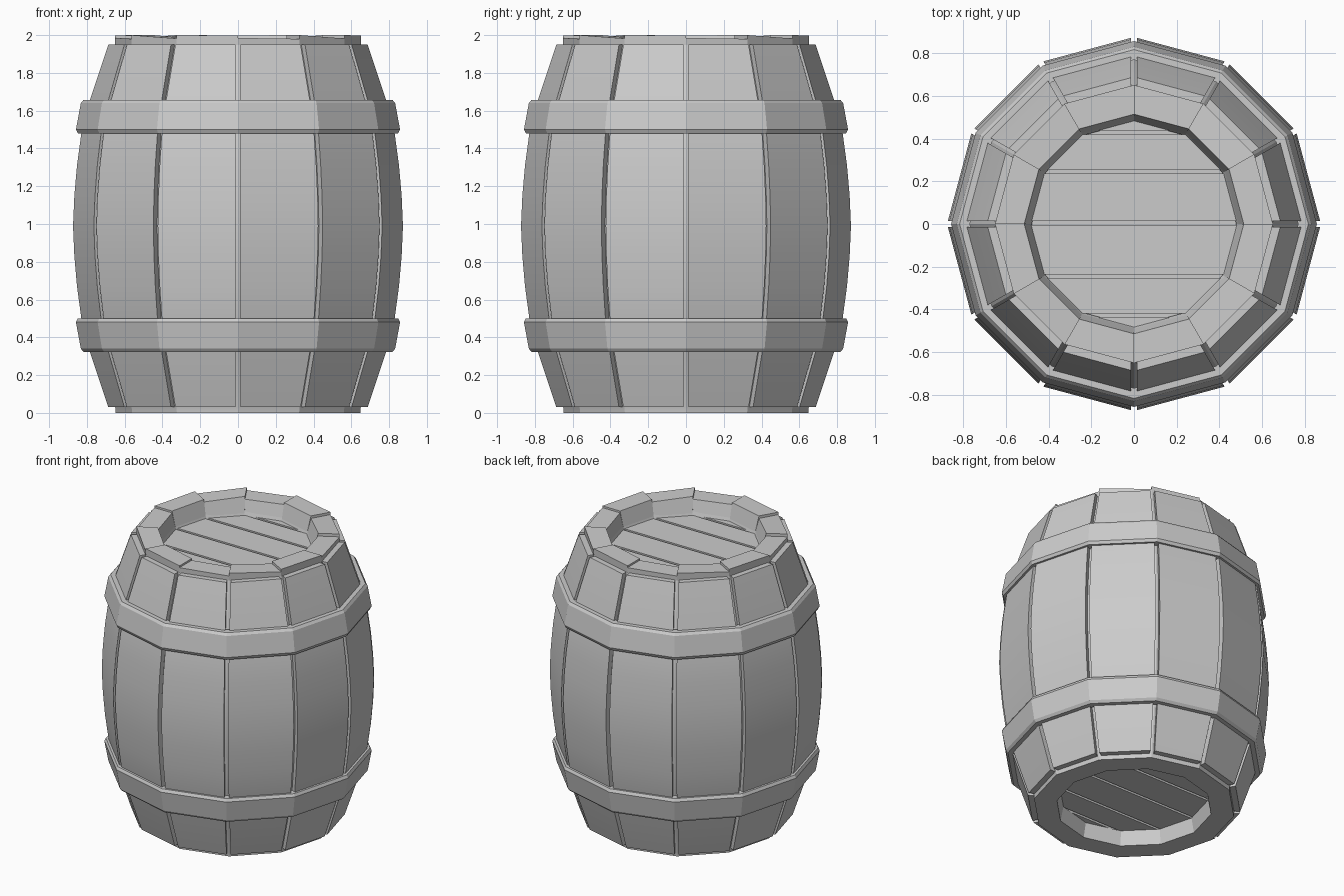
import bpy, bmesh, math
from mathutils import Vector

cube = bpy.data.objects.get("Cube")
if cube:
    bpy.data.objects.remove(cube, do_unlink=True)

SIDES = 12
STEP = math.tau / SIDES
MID = 0.99          # height the barrel is symmetric about
GAP = 0.014         # half the groove between two staves

grey = bpy.data.materials.new("plain_grey")
grey.use_nodes = True
colour = (0.6, 0.6, 0.6, 1)
grey.diffuse_color = colour
grey.node_tree.nodes["Principled BSDF"].inputs["Base Color"].default_value = colour


def finish(bm, name, smooth=False):
    bmesh.ops.recalc_face_normals(bm, faces=bm.faces)
    mesh = bpy.data.meshes.new(name)
    bm.to_mesh(mesh)
    bm.free()
    mesh.materials.append(grey)
    obj = bpy.data.objects.new(name, mesh)
    bpy.context.collection.objects.link(obj)
    if smooth:
        bpy.ops.object.select_all(action='DESELECT')
        obj.select_set(True)
        bpy.context.view_layer.objects.active = obj
        bpy.ops.object.shade_smooth_by_angle(angle=math.radians(20))
    return obj


def polar(r, angle, z):
    return Vector((r * math.cos(angle), r * math.sin(angle), z))


def loft(bm, rings, caps=False):
    """Bridge closed rings of equal length into a skin."""
    rows = [[bm.verts.new(p) for p in ring] for ring in rings]
    n = len(rows[0])
    for low, high in zip(rows, rows[1:]):
        for i in range(n):
            j = (i + 1) % n
            bm.faces.new((low[i], low[j], high[j], high[i]))
    if caps:
        bm.faces.new(rows[0])
        bm.faces.new(rows[-1])


def lathe(name, profile, closed=False):
    bm = bmesh.new()
    if closed:
        profile = profile + profile[:1]
    loft(bm, [[polar(r, i * STEP, z) for i in range(SIDES)] for r, z in profile])
    bmesh.ops.remove_doubles(bm, verts=bm.verts, dist=0.0001)
    return finish(bm, name, True)


# Bulging profile: corner radius and height above or below the middle
half = [(0.877, 0), (0.87, 0.16), (0.856, 0.32), (0.833, 0.49),
        (0.79, 0.66), (0.69, 0.96)]
bulge = [(r, MID - h) for r, h in reversed(half)] + [(r, MID + h) for r, h in half[1:]]

# Inner body seen in the grooves, with a recess at both ends
core = [(r - 0.04, z) for r, z in bulge]
core = [(0.48, 0.1), (0.5, 0), (0.648, 0)] + core + [(0.51, 1.95), (0.48, 1.87)]
lathe("inner_body", core)


# Staves with open grooves at the corners
def stave_ring(r, z, start):
    ring = []
    for radius in (r, r - 0.05):
        a, b = polar(radius, start, z), polar(radius, start + STEP, z)
        along = (b - a).normalized() * GAP
        pair = [a + along, b - along]
        ring += pair if radius == r else pair[::-1]
    return ring


for i in range(SIDES):
    bm = bmesh.new()
    loft(bm, [stave_ring(r, z, i * STEP) for r, z in bulge], caps=True)
    finish(bm, f"stave_{i + 1}", True)

# Two bevelled hoops
hoop = [(0.77, 0.667), (0.818, 0.667), (0.832, 0.65), (0.858, 0.51),
        (0.848, 0.49), (0.8, 0.49)]
for name, side in (("upper_hoop", 1), ("lower_hoop", -1)):
    lathe(name, [(r, MID + side * h) for r, h in hoop], closed=True)

# Uneven rim blocks: heights at both ends, repeating every three
rim_heights = [(1.985, 1.98), (2.0, 1.982), (2.0, 1.998)]
for i in range(SIDES):
    ends = rim_heights[i % 3]
    bm = bmesh.new()
    rings = []
    for angle, top in zip((i * STEP, (i + 1) * STEP), ends):
        rings.append([polar(0.65, angle, 1.93), polar(0.652, angle, top),
                      polar(0.515, angle, top), polar(0.483, angle, 1.87)])
    loft(bm, rings, caps=True)
    finish(bm, f"rim_block_{i + 1}")


# Plank lids: the twelve-sided disc cut into strips
def disc(name, radius, z, thick, low=None, high=None):
    bm = bmesh.new()
    bm.faces.new([bm.verts.new(polar(radius, i * STEP, z)) for i in range(SIDES)])
    for limit, sign in ((low, -1), (high, 1)):
        if limit is not None:
            bmesh.ops.bisect_plane(
                bm, geom=bm.verts[:] + bm.edges[:] + bm.faces[:],
                plane_co=(0, limit, 0), plane_no=(0, sign, 0), clear_outer=True)
    made = bmesh.ops.extrude_face_region(bm, geom=bm.faces[:])
    moved = [v for v in made["geom"] if isinstance(v, bmesh.types.BMVert)]
    bmesh.ops.translate(bm, verts=moved, vec=(0, 0, thick))
    finish(bm, name)


cuts = [-0.6, -0.43, -0.245, 0.005, 0.245, 0.43, 0.6]
for name, z, back in (("top", 1.85, 1.83), ("bottom", 0.1, 0.13)):
    disc(f"{name}_backing", 0.5, back, 0.02)
    for k, (low, high) in enumerate(zip(cuts, cuts[1:])):
        disc(f"{name}_plank_{k + 1}", 0.5, z, 0.03, low + 0.009, high - 0.009)
